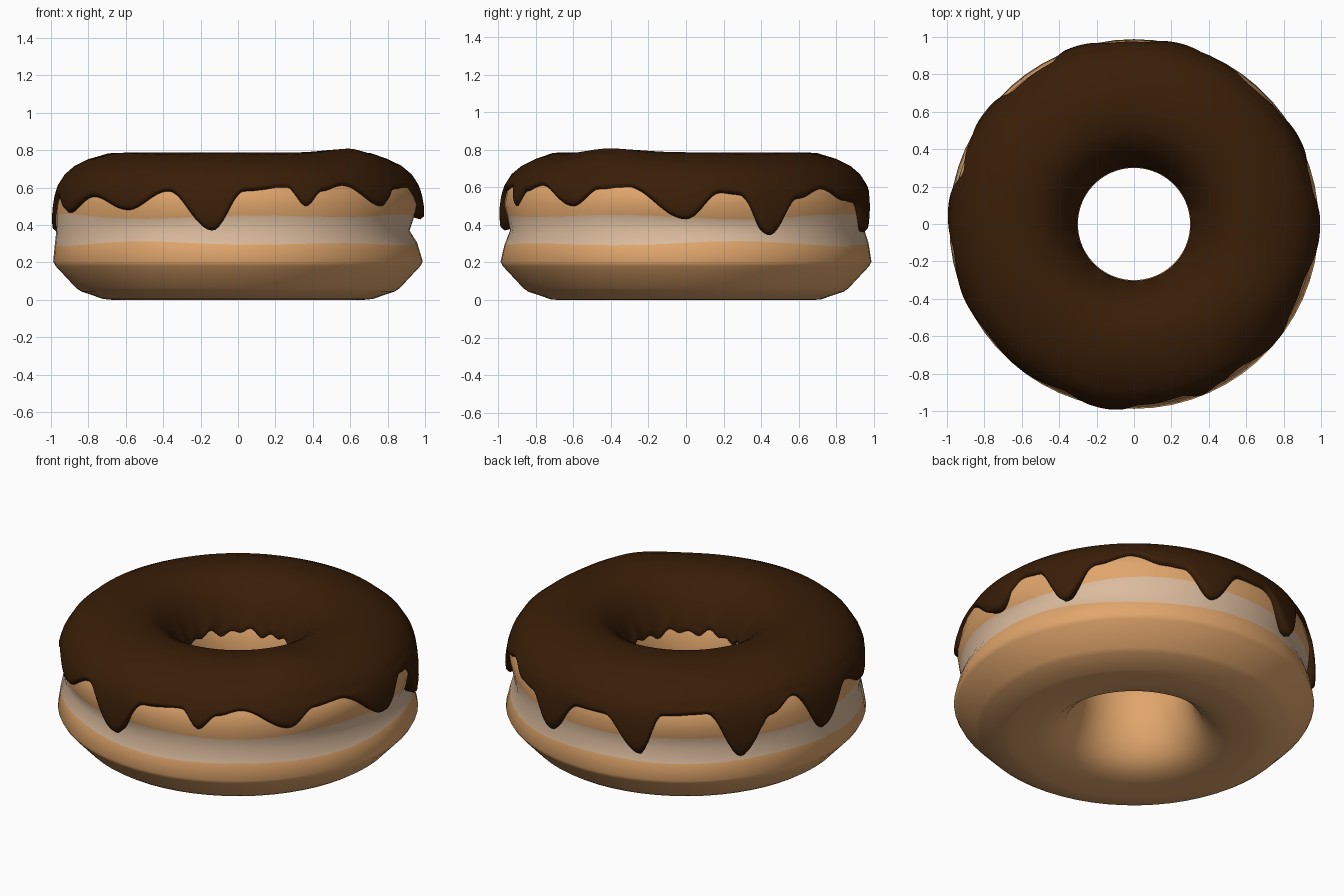
import bpy, math
from math import sin, cos, radians, pi

if "Cube" in bpy.data.objects:
    bpy.data.objects.remove(bpy.data.objects["Cube"])


def material(name, rgb):
    m = bpy.data.materials.new(name)
    m.diffuse_color = (*rgb, 1)
    m.use_nodes = True
    m.node_tree.nodes["Principled BSDF"].inputs["Base Color"].default_value = m.diffuse_color
    return m


TAN = material("tan dough", (0.75, 0.38, 0.15))
CREAM = material("cream band", (0.71, 0.50, 0.34))
CHOC = material("dark chocolate", (0.040, 0.0125, 0.0022))


def ring_solid(name, count, section, mats, rule=lambda j: 0):
    """Sweep a closed cross-section, given as a function of the angle, around z."""
    verts = []
    for i in range(count):
        a = 2 * pi * i / count
        pts = section(a)
        n = len(pts)
        verts += [(r * cos(a), r * sin(a), z) for r, z in pts]
    faces, ids = [], []
    for i in range(count):
        k = (i + 1) % count
        for j in range(n):
            l = (j + 1) % n
            faces.append((i * n + j, k * n + j, k * n + l, i * n + l))
            ids.append(rule(j))
    me = bpy.data.meshes.new(name)
    me.from_pydata(verts, [], faces)
    for m in mats:
        me.materials.append(m)
    me.polygons.foreach_set("material_index", ids)
    ob = bpy.data.objects.new(name, me)
    bpy.context.collection.objects.link(ob)
    bpy.context.view_layer.objects.active = ob
    ob.select_set(True)
    bpy.ops.object.shade_smooth_by_angle(angle=radians(75))
    ob.select_set(False)
    return ob


# Dough: bottom, bulging sides with a pale dented waist, top, hole
def dough_section(a):
    dent = 0.028 + 0.014 * cos(a + 0.2) + 0.014 * cos(3 * a - 0.3)
    w = 0.008 * sin(5 * a) + 0.006 * sin(3 * a + 1)
    return [(0.45, 0.025), (0.55, 0.006), (0.68, 0.0), (0.72, 0.004),
            (0.84, 0.045), (0.865, 0.062), (0.975, 0.18), (0.988, 0.205),
            (0.98 - 0.4 * dent, 0.30 + w), (0.972 - dent, 0.37),
            (0.974 - 0.6 * dent, 0.445 - w), (0.968, 0.51), (0.95, 0.60),
            (0.90, 0.66), (0.82, 0.71), (0.70, 0.745), (0.54, 0.735),
            (0.455, 0.69), (0.385, 0.62), (0.335, 0.54), (0.300, 0.42),
            (0.305, 0.28), (0.335, 0.16), (0.38, 0.08)]


ring_solid("dough", 60, dough_section, [TAN, CREAM],
           lambda j: 1 if j in (8, 9) else 0)

# Icing edge: (angle in degrees, height) of drip tips and gaps
EDGE = [(0, .43), (11, .57), (17, .56), (27, .345), (38, .54), (49, .59),
        (60, .53), (66, .52), (76, .36), (87, .55), (97, .55), (110, .35),
        (117, .58), (132, .59), (143, .33), (154, .54), (163, .61),
        (175, .365), (189, .55), (203, .465), (217, .55), (233, .48),
        (247, .58), (262, .37), (272, .58), (286, .60), (292, .50),
        (298, .58), (306, .61), (322, .50), (331, .59), (341, .60), (360, .43)]
WALL = [(0.30, 0.997), (0.42, 0.998), (0.50, 0.992), (0.56, 0.982),
        (0.61, 0.966), (0.67, 0.928)]


def drip_height(a):
    d = math.degrees(a) % 360
    for (a0, z0), (a1, z1) in zip(EDGE, EDGE[1:]):
        if a0 <= d <= a1:
            t = (d - a0) / (a1 - a0)
            return z0 + (z1 - z0) * (0.5 - 0.5 * cos(pi * t))


def wall_radius(z):
    for (z0, r0), (z1, r1) in zip(WALL, WALL[1:]):
        if z <= z1:
            return r0 + (r1 - r0) * (z - z0) / (z1 - z0)
    return WALL[-1][1]


# Icing: rounded drip lip, outer wall, top, short scallops inside the hole
def icing_section(a):
    zo = drip_height(a)
    zi = 0.505 + 0.014 * sin(17 * a) + 0.012 * sin(9 * a + 2)
    wob = 0.004 * sin(7 * a + 1)
    pts = [(0.90, zo + 0.02), (wall_radius(zo) - 0.022, zo)]
    start = zo + 0.016
    for k in range(9):
        z = start + (0.67 - start) * k / 8
        pts.append((wall_radius(z) - (0.004 if k == 0 else 0) + wob * 0.5, z))
    bump = 0.028 * math.exp(-((a - radians(328)) / 0.28) ** 2)
    pts += [(0.875, 0.715 + bump * 0.8), (0.80, 0.752 + bump),
            (0.71, 0.780 + bump + wob), (0.60, 0.787 + bump * 0.5),
            (0.51, 0.775), (0.44, 0.735), (0.385, 0.68), (0.34, 0.605),
            (0.311, zi + 0.035), (0.304, zi + 0.012), (0.309, zi),
            (0.345, zi + 0.012), (0.46, 0.62), (0.70, 0.66), (0.86, 0.62)]
    return pts


ring_solid("chocolate_icing", 300, icing_section, [CHOC])
